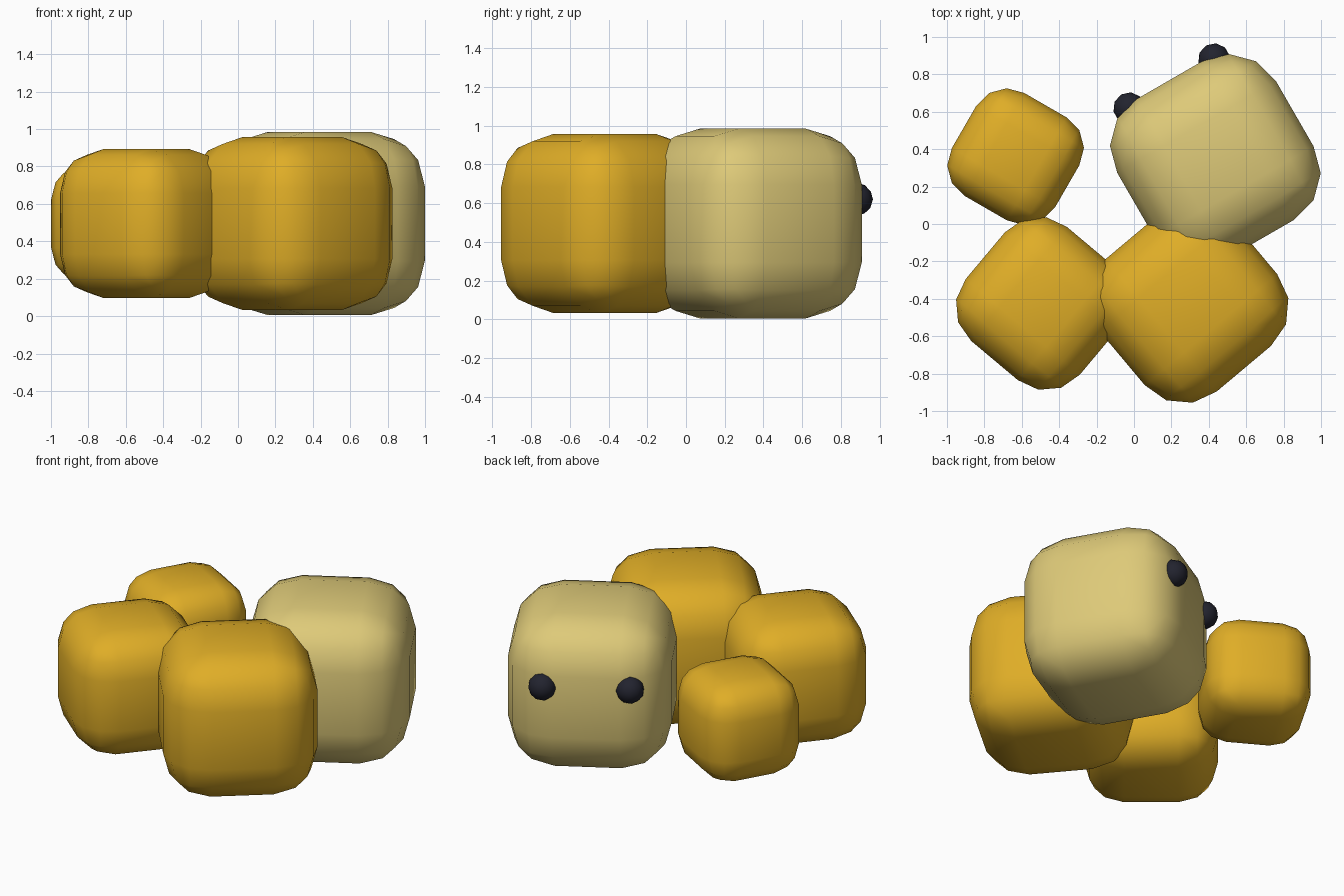
import bpy
from math import radians
from mathutils import Matrix, Vector

default = bpy.data.objects.get("Cube")
if default:
    bpy.data.objects.remove(default, do_unlink=True)


def make_material(name, rgb):
    mat = bpy.data.materials.new(name)
    mat.use_nodes = True
    color = (*rgb, 1)
    mat.diffuse_color = color
    mat.node_tree.nodes["Principled BSDF"].inputs["Base Color"].default_value = color
    return mat


gold = make_material("golden_yellow", (0.74, 0.42, 0.02))
cream = make_material("pale_cream", (0.73, 0.59, 0.19))
black = make_material("dark_ink", (0.016, 0.017, 0.028))

MID_Z = 0.495


def rounded_block(name, center, half, turn, mat):
    """Softly bevelled cube turned about the vertical axis."""
    bpy.ops.mesh.primitive_cube_add(size=2 * half, location=(*center, MID_Z),
                                    rotation=(0, 0, radians(turn)))
    block = bpy.context.object
    block.name = name
    block.data.materials.append(mat)
    bevel = block.modifiers.new("soft_edges", "BEVEL")
    bevel.width = half * 0.59
    bevel.segments = 3
    bevel.limit_method = "NONE"
    bpy.ops.object.shade_smooth()
    return block


# Curled chain of body segments, from the head to the tail
HEAD_CENTER, HEAD_TURN = (0.435, 0.345), 30
rounded_block("head", HEAD_CENTER, 0.49, HEAD_TURN, cream)
rounded_block("front_body", (0.29, -0.42), 0.462, 40, gold)
rounded_block("rear_body", (-0.49, -0.425), 0.398, 50, gold)
rounded_block("tail", (-0.633, 0.36), 0.318, 60, gold)

# Eyes on the face of the head
head_frame = (Matrix.Translation((*HEAD_CENTER, MID_Z))
              @ Matrix.Rotation(radians(HEAD_TURN), 4, "Z"))
for name, side in (("left_eye", -1), ("right_eye", 1)):
    spot = head_frame @ Vector((side * 0.262, 0.467, 0.125))
    bpy.ops.mesh.primitive_ico_sphere_add(subdivisions=2, radius=0.086, location=spot,
                                          rotation=(0, 0, radians(HEAD_TURN)))
    eye = bpy.context.object
    eye.name = name
    eye.data.materials.append(black)
    bpy.ops.object.shade_smooth()
